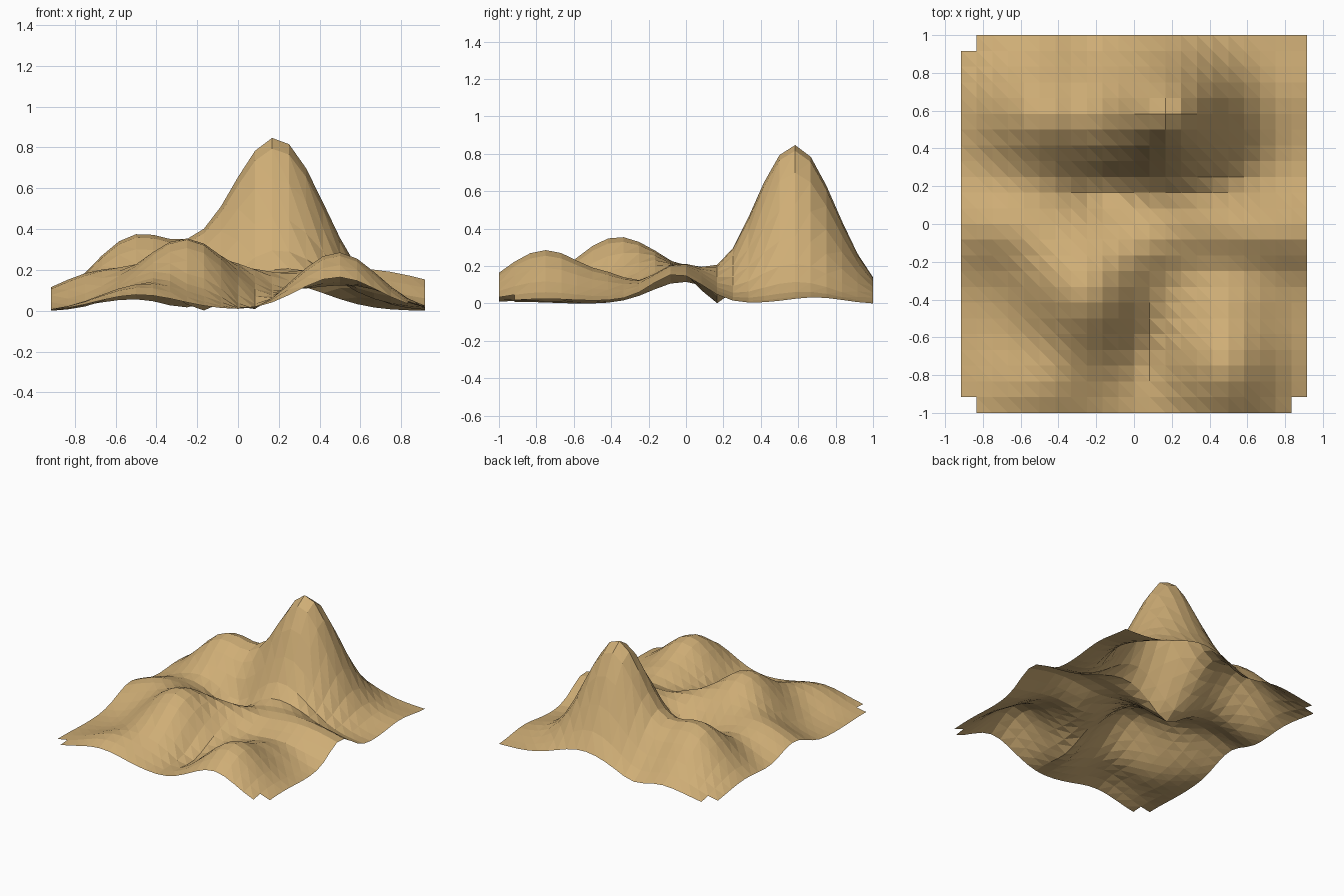
import bpy, bmesh, math

if "Cube" in bpy.data.objects:
    bpy.data.objects.remove(bpy.data.objects["Cube"])

STEP = 1 / 12
NX, NY = 22, 24

# hills and hollows: centre x, centre y, height, spread x, spread y
HILLS = [
    (0.185, 0.58, 0.85, 0.34, 0.315),   # main peak
    (-0.50, 0.57, 0.365, 0.31, 0.32),   # back left hill
    (-0.25, -0.38, 0.35, 0.30, 0.33),   # front left hill
    (0.49, -0.75, 0.29, 0.28, 0.34),    # front right hill
    (0.62, -0.05, 0.205, 0.60, 0.20),   # right ridge
    (-0.68, -0.02, 0.18, 0.36, 0.23),   # left ridge
    (0.05, -0.14, 0.07, 0.20, 0.17),    # saddle between hill and ridge
    (0.50, -0.38, 0.06, 0.28, 0.13),    # saddle behind the front right hill
    (0.38, 0.09, 0.035, 0.28, 0.12),    # foot of the peak
    (-0.52, -0.30, 0.03, 0.18, 0.18),   # shoulder of the front left hill
    (-0.50, -0.87, 0.11, 0.28, 0.22),   # front left swell
    (0.90, 0.70, 0.03, 0.20, 0.20),     # back right swell
    (-0.16, 0.19, -0.12, 0.17, 0.12),   # hollow at the foot of the peak
    (0.06, -0.65, -0.07, 0.12, 0.20),   # hollow between the front hills
    (-0.25, 0.97, -0.04, 0.15, 0.15),   # hollow at the back edge
]


def height(x, y):
    z = 0.01 + sum(h * math.exp(-((x - cx) / sx) ** 2 - ((y - cy) / sy) ** 2)
                   for cx, cy, h, sx, sy in HILLS)
    return max(z, 0.005)


# terrain grid, with three corner cells missing
bm = bmesh.new()
grid = {}
for i in range(NX + 1):
    for j in range(NY + 1):
        x, y = (i - NX / 2) * STEP, (j - NY / 2) * STEP
        grid[i, j] = bm.verts.new((x, y, height(x, y)))
missing = {(0, 0), (NX - 1, 0), (0, NY - 1)}
for i in range(NX):
    for j in range(NY):
        if (i, j) in missing:
            continue
        a, b = grid[i, j], grid[i + 1, j]
        c, d = grid[i + 1, j + 1], grid[i, j + 1]
        bm.faces.new((a, b, d))
        bm.faces.new((b, c, d))
bmesh.ops.delete(bm, geom=[v for v in bm.verts if not v.link_faces], context='VERTS')

# stand on the ground
low = min(v.co.z for v in bm.verts)
for v in bm.verts:
    v.co.z -= low

mesh = bpy.data.meshes.new("terrain")
bm.to_mesh(mesh)
bm.free()
terrain = bpy.data.objects.new("terrain", mesh)
bpy.context.collection.objects.link(terrain)

sand = bpy.data.materials.new("sand")
sand.diffuse_color = (0.62, 0.42, 0.18, 1)
sand.use_nodes = True
sand.node_tree.nodes["Principled BSDF"].inputs["Base Color"].default_value = sand.diffuse_color
mesh.materials.append(sand)
